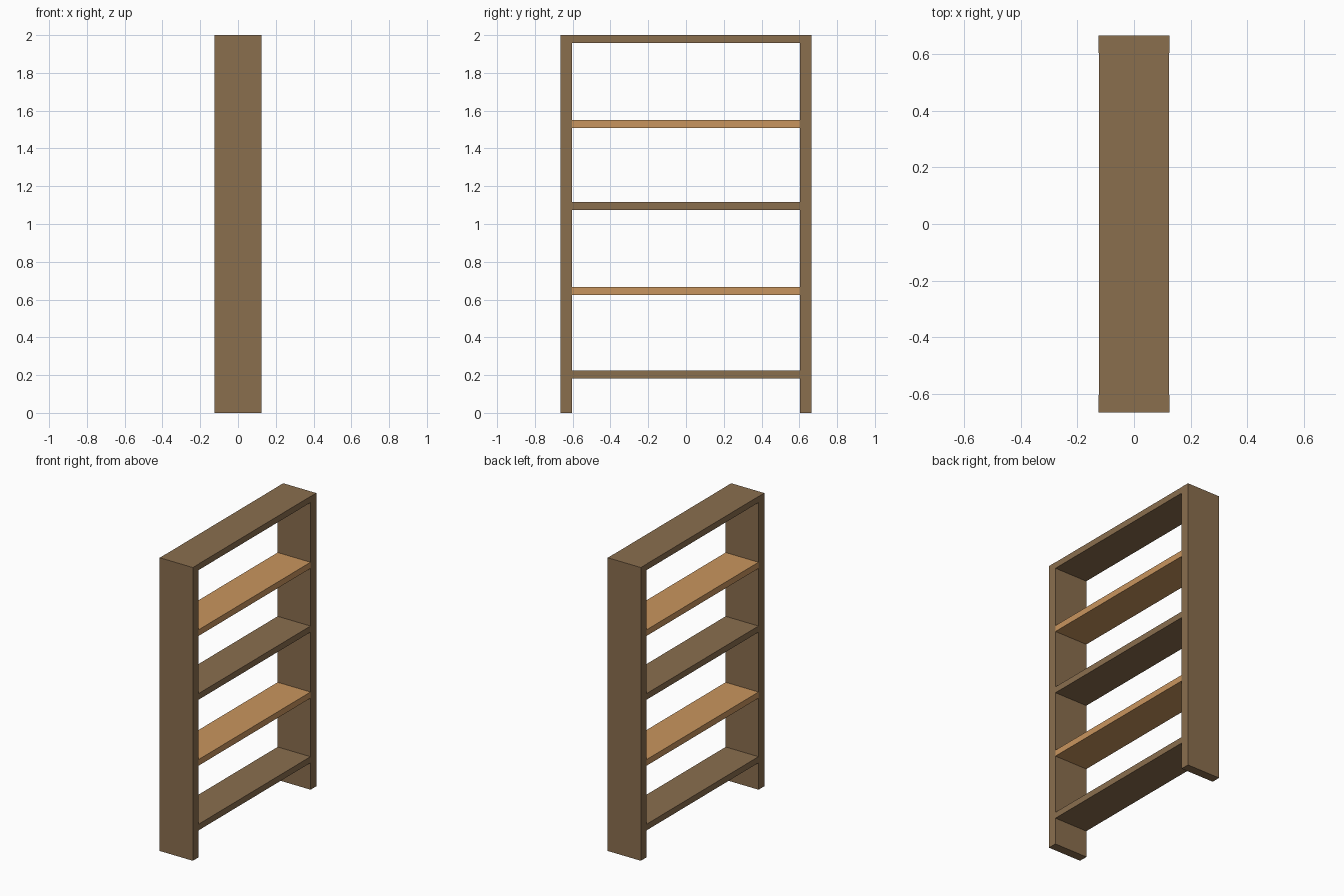
import bpy

if "Cube" in bpy.data.objects:
    bpy.data.objects.remove(bpy.data.objects["Cube"])

DEPTH, HEIGHT = 0.25, 2.0
OUTER, INNER = 0.665, 0.604
THICK = 0.042


def material(name, color):
    m = bpy.data.materials.new(name)
    m.diffuse_color = (*color, 1.0)
    m.use_nodes = True
    m.node_tree.nodes["Principled BSDF"].inputs["Base Color"].default_value = m.diffuse_color
    return m


def box(name, size, centre, mat):
    bpy.ops.mesh.primitive_cube_add(size=1, location=centre)
    ob = bpy.context.object
    ob.name = name
    ob.scale = size
    bpy.ops.object.transform_apply(location=False, rotation=False, scale=True)
    ob.data.materials.append(mat)
    return ob


dark = material("dark brown wood", (0.255, 0.156, 0.076))
light = material("light tan wood", (0.584, 0.301, 0.112))

# Upright side panels
for name, s in (("left_side_panel", -1), ("right_side_panel", 1)):
    box(name, (DEPTH, OUTER - INNER, HEIGHT),
        (0, s * (OUTER + INNER) / 2, HEIGHT / 2), dark)

# Fixed dark boards alternate with light shelves, bottom to top
boards = (
    ("bottom_board", 0.225, dark),
    ("lower_shelf", 0.666, light),
    ("middle_board", 1.116, dark),
    ("upper_shelf", 1.551, light),
    ("top_board", HEIGHT, dark),
)
for name, top, mat in boards:
    box(name, (DEPTH - 0.002, 2 * INNER, THICK), (0, 0, top - THICK / 2), mat)
